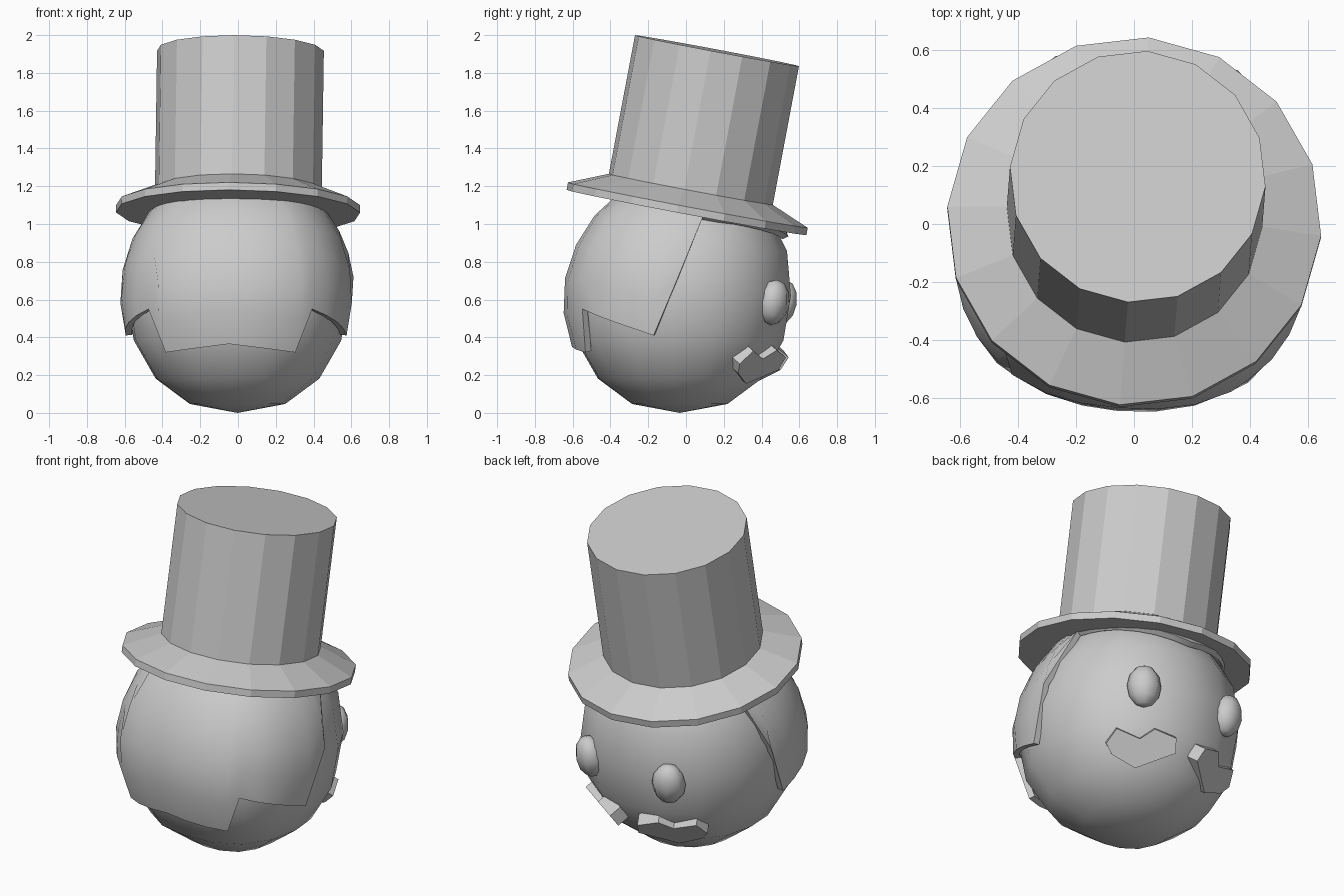
import bpy, bmesh
from math import sin, cos, acos, pi, radians, ceil
from mathutils import Matrix, Vector

if "Cube" in bpy.data.objects:
    bpy.data.objects.remove(bpy.data.objects["Cube"])

TURN = Matrix.Rotation(radians(-4.5), 4, 'Z')   # whole figure is turned slightly


def make(name, verts, faces, smooth=None, thickness=0):
    bm = bmesh.new()
    vs = [bm.verts.new(TURN @ Vector(v)) for v in verts]
    for f in faces:
        bm.faces.new([vs[i] for i in f])
    bmesh.ops.remove_doubles(bm, verts=bm.verts, dist=1e-5)
    bmesh.ops.dissolve_degenerate(bm, edges=bm.edges, dist=1e-5)
    bmesh.ops.recalc_face_normals(bm, faces=bm.faces)
    me = bpy.data.meshes.new(name)
    bm.to_mesh(me)
    bm.free()
    ob = bpy.data.objects.new(name, me)
    bpy.context.collection.objects.link(ob)
    bpy.context.view_layer.objects.active = ob
    bpy.ops.object.select_all(action='DESELECT')
    ob.select_set(True)
    if thickness:
        s = ob.modifiers.new("thickness", 'SOLIDIFY')
        s.thickness, s.offset = thickness, -1
        bpy.ops.object.modifier_apply(modifier=s.name)
    if smooth:
        bpy.ops.object.shade_smooth_by_angle(angle=radians(smooth))
    return ob


def grid_faces(cols, rows):
    return [(c * rows + r, c * rows + r + 1,
             (c + 1) % cols * rows + r + 1, (c + 1) % cols * rows + r)
            for c in range(cols) for r in range(rows - 1)]


def skull(az, pol, off=0.0):
    """Point on the head; az is measured from the back, pol from the top."""
    z = 0.62 + cos(pol) * (0.62 + off)
    bulge = 1 + (0.055 if cos(az) > 0 else 0.02) * sin(2 * az) ** 2
    r = (0.59 + off) * max(sin(pol), 0) ** 0.88 * bulge
    return (r * sin(az), -r * cos(az) - 0.033 + 0.08 * max(z - 0.62, 0), z)


# Head
head = [skull(2 * pi * c / 16, pi * r / 8) for c in range(16) for r in range(9)]
make("head", head, grid_faces(16, 9), smooth=50)

# Hair: shell whose lower edge follows (angle from the back, height)
edge = [(0, .365), (36, .32), (42, .55), (81, .41), (93, .72), (105, 1.04),
        (126, 1.02), (180, .935)]
half = []
for (a0, z0), (a1, z1) in zip(edge, edge[1:]):
    n = ceil((a1 - a0) / 12)
    half += [(a0 + (a1 - a0) * i / n, z0 + (z1 - z0) * i / n) for i in range(n)]
line = half + [edge[-1]] + [(360 - a, z) for a, z in reversed(half[1:])]
hair = []
for a, z in line:
    low = acos((z - 0.62) / 0.65)
    hair += [skull(radians(a), low * r / 7, 0.03) for r in range(8)]
make("hair", hair, grid_faces(len(line), 8), smooth=50, thickness=0.035)

# Top hat: sixteen-sided turned profile, tipped toward the face
tip = Matrix.Translation((0, 0.01, 1.10)) @ Matrix.Rotation(radians(-10.7), 4, 'X')
profile = [(0, -.04), (.648, -.04), (.648, 0), (.443, .085), (.443, .832), (0, .832)]
hat = [tip @ Vector((r * sin(pi * c / 8), r * cos(pi * c / 8), z))
       for c in range(16) for r, z in profile]
make("top_hat", hat, grid_faces(16, len(profile)))

# Eyes and moustache halves, mirrored left and right
outline = [(0, .063), (.12, .11), (.2, .053), (.33, .105), (.385, .02),
           (.35, -.04), (.22, -.11), (0, -.02)]
yaw, lean = radians(31), radians(36)
u = Vector((cos(yaw), -sin(yaw), 0))
n = Vector((sin(yaw) * cos(lean), cos(yaw) * cos(lean), -sin(lean)))
v = Vector((sin(yaw) * sin(lean), cos(yaw) * sin(lean), cos(lean)))
for side, tag in ((1, "right"), (-1, "left")):
    flip = Matrix.Diagonal((side, 1, 1, 1))
    place = (flip @ Matrix.Translation((.28, .488, .585))
             @ Matrix.Rotation(radians(-28), 4, 'Z')
             @ Matrix.Rotation(radians(-10), 4, 'X'))
    ball = [place @ Vector((.095 * sin(pi * r / 6) * cos(pi * c / 4),
                            .08 * sin(pi * r / 6) * sin(pi * c / 4),
                            .122 * cos(pi * r / 6)))
            for c in range(8) for r in range(7)]
    make("eye_" + tag, ball, grid_faces(8, 7), smooth=60)

    k = len(outline)
    slab = [flip @ (Vector((.25, .403, .243)) + u * (a - .2) + v * b - n * d)
            for d in (0, .075) for a, b in outline]
    sides = [(i, (i + 1) % k, k + (i + 1) % k, k + i) for i in range(k)]
    make("moustache_" + tag, slab, sides + [tuple(range(k)), tuple(range(k, 2 * k))])
